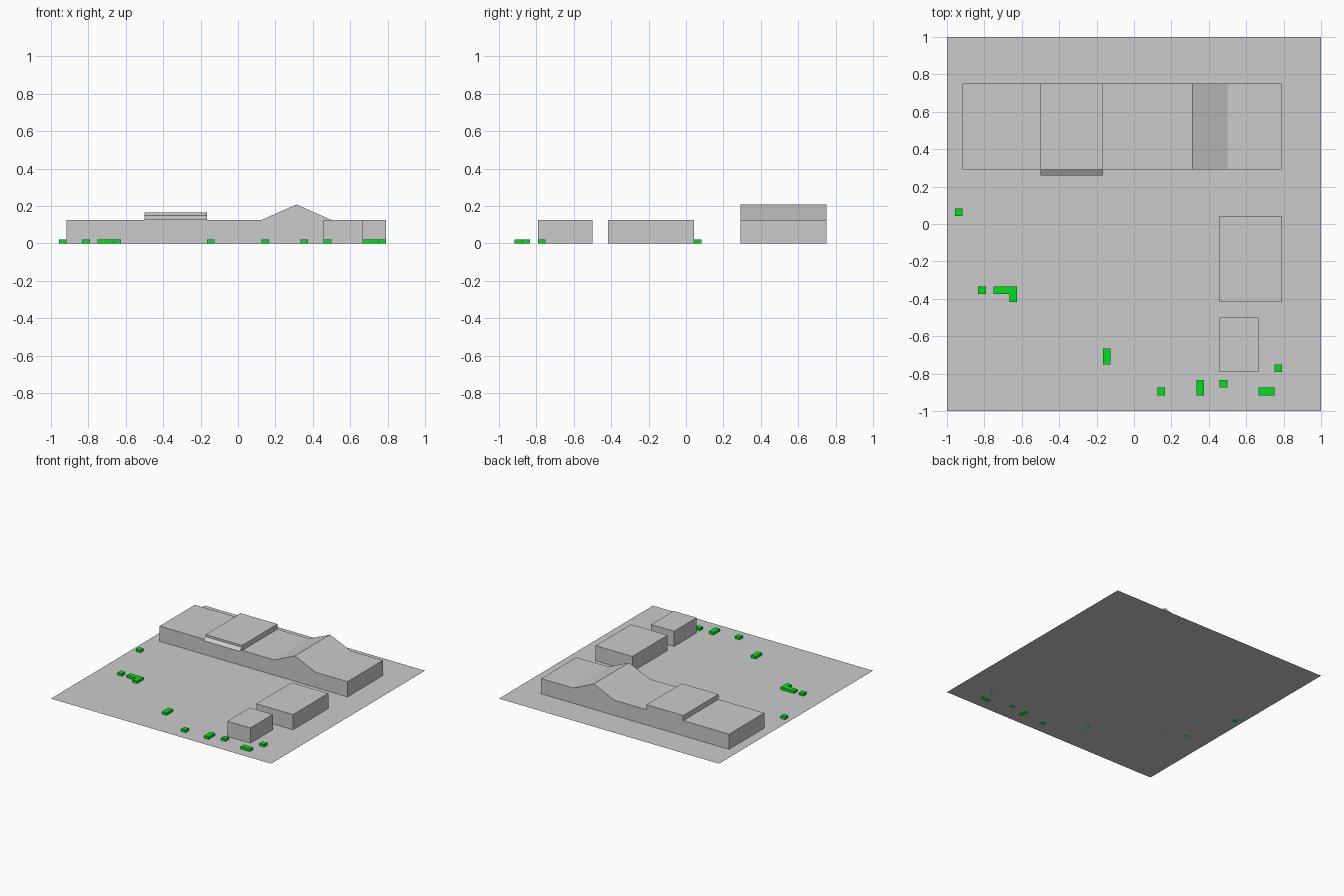
import bpy
import bmesh

if "Cube" in bpy.data.objects:
    bpy.data.objects.remove(bpy.data.objects["Cube"])

U = 1 / 24  # layout module: 48 cells across the site

green = bpy.data.materials.new("hedge_green")
green.diffuse_color = (0.0, 0.75, 0.01, 1)
green.use_nodes = True
green.node_tree.nodes["Principled BSDF"].inputs["Base Color"].default_value = green.diffuse_color


def finish(name, bm, mat=None):
    mesh = bpy.data.meshes.new(name)
    bm.to_mesh(mesh)
    bm.free()
    obj = bpy.data.objects.new(name, mesh)
    bpy.context.collection.objects.link(obj)
    if mat:
        mesh.materials.append(mat)
    return obj


def prism(name, outline, direction, mat=None):
    """Extrude a closed outline (in modules) along a direction."""
    bm = bmesh.new()
    face = bm.faces.new([bm.verts.new([c * U for c in p]) for p in outline])
    ext = bmesh.ops.extrude_face_region(bm, geom=[face], use_keep_orig=True)
    moved = [v for v in ext["geom"] if isinstance(v, bmesh.types.BMVert)]
    bmesh.ops.translate(bm, verts=moved, vec=[c * U for c in direction])
    bmesh.ops.recalc_face_normals(bm, faces=bm.faces)
    return finish(name, bm, mat)


def block(name, x0, x1, y0, y1, z0, z1, mat=None):
    outline = [(x0, y0, z0), (x1, y0, z0), (x1, y1, z0), (x0, y1, z0)]
    return prism(name, outline, (0, 0, z1 - z0), mat)


def sheet(name, corners):
    bm = bmesh.new()
    bm.faces.new([bm.verts.new([c * U for c in p]) for p in corners])
    return finish(name, bm)


# Flat site
sheet("site", [(-24, -24, 0), (24, -24, 0), (24, 24, 0), (-24, 24, 0)])

# Long building with a gable in its roof profile
profile = [(-22, 0), (19, 0), (19, 3), (12, 3), (7.5, 5), (3, 3), (-22, 3)]
prism("main_building", [(x, 7, z) for x, z in profile], (0, 11, 0))

# Raised flat roof and its sloping awning
block("raised_roof", -12, -4, 7, 18, 3, 4)
sheet("awning", [(-12, 6.2, 3.1), (-4, 6.2, 3.1), (-4, 7, 3.6), (-12, 7, 3.6)])

# Two smaller buildings
block("side_building", 11, 19, -10, 1, 0, 3)
block("small_building", 11, 16, -19, -12, 0, 3)

# Low hedges: x0, x1, y0, y1
hedges = [
    (-23, -22, 1, 2), (-20, -19, -9, -8),
    (-4, -3, -18, -16), (3, 4, -22, -21), (8, 9, -22, -20),
    (11, 12, -21, -20), (16, 18, -22, -21), (18, 19, -19, -18),
]
for i, h in enumerate(hedges, 1):
    block(f"hedge_{i}", *h, 0, 0.5, green)

# L-shaped hedge
corner = [(-18, -9), (-16, -9), (-16, -10), (-15, -10), (-15, -8), (-18, -8)]
prism("corner_hedge", [(x, y, 0) for x, y in corner], (0, 0, 0.5), green)
